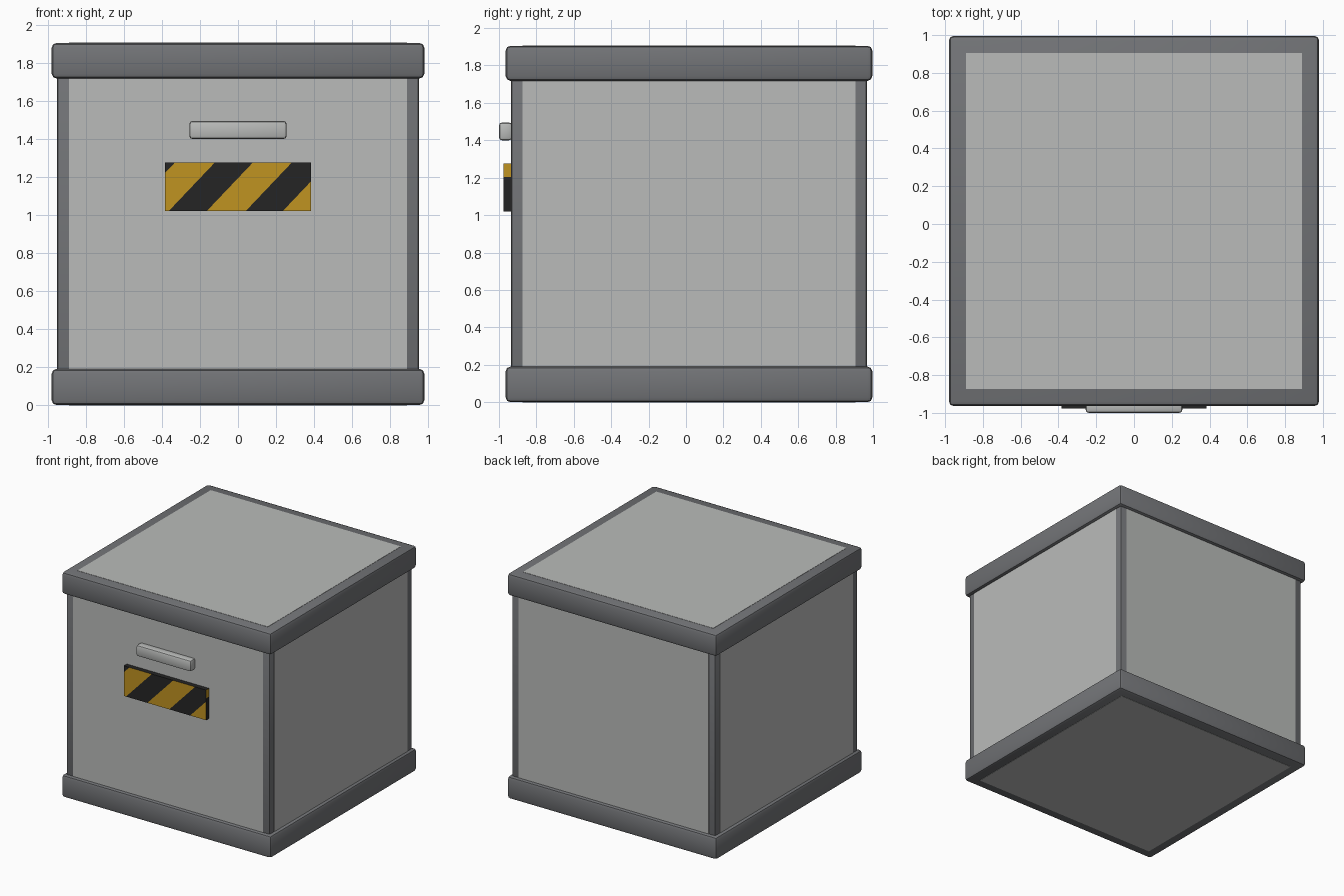
import bpy, bmesh, math
from mathutils import Vector

if "Cube" in bpy.data.objects:
    bpy.data.objects.remove(bpy.data.objects["Cube"])

CY = 0.016  # depth centre of the box


def mat(name, rgb):
    m = bpy.data.materials.new(name)
    m.diffuse_color = (*rgb, 1)
    m.use_nodes = True
    m.node_tree.nodes["Principled BSDF"].inputs["Base Color"].default_value = m.diffuse_color
    return m


LIGHT = mat("light_grey", (0.49, 0.50, 0.49))
DARK = mat("dark_grey", (0.17, 0.175, 0.185))
YELLOW = mat("warning_yellow", (0.527, 0.292, 0.015))
BLACK = mat("stripe_black", (0.0185, 0.0185, 0.0185))


def box_bm(lo, hi):
    bm = bmesh.new()
    bmesh.ops.create_cube(bm, size=1)
    for v in bm.verts:
        v.co = Vector([lo[i] + (v.co[i] + 0.5) * (hi[i] - lo[i]) for i in range(3)])
    return bm


def finish(name, bm, mats):
    me = bpy.data.meshes.new(name)
    bm.to_mesh(me)
    bm.free()
    for m in mats:
        me.materials.append(m)
    ob = bpy.data.objects.new(name, me)
    bpy.context.collection.objects.link(ob)
    return ob


def box(name, lo, hi, m, bevel=0.0, seg=2):
    bm = box_bm(lo, hi)
    if bevel:
        bmesh.ops.bevel(bm, geom=bm.edges[:], offset=bevel, segments=seg,
                        profile=0.5, affect='EDGES')
        for f in bm.faces:
            f.smooth = True
    ob = finish(name, bm, [m])
    if bevel:
        bpy.context.view_layer.objects.active = ob
        ob.select_set(True)
        bpy.ops.object.shade_smooth_by_angle(angle=math.radians(35))
        ob.select_set(False)
    return ob


# dark core whose corners show as posts, and the two rims
box("corner_posts", (-0.95, CY - 0.95, 0.1), (0.95, CY + 0.95, 1.8), DARK, 0.01)
box("bottom_rim", (-0.98, CY - 0.98, 0), (0.98, CY + 0.98, 0.19), DARK, 0.025)
box("top_rim", (-0.98, CY - 0.98, 1.718), (0.98, CY + 0.98, 1.905), DARK, 0.025)

# light panels, one thin plate per side
P, T = 0.89, 0.002
for name, s in (("front_panel", -1), ("back_panel", 1)):
    y = sorted((CY + s * 0.94, CY + s * (0.95 + T)))
    box(name, (-P, y[0], 0.15), (P, y[1], 1.75), LIGHT)
for name, s in (("left_panel", -1), ("right_panel", 1)):
    x = sorted((s * 0.94, s * (0.95 + T)))
    box(name, (x[0], CY - P, 0.15), (x[1], CY + P, 1.75), LIGHT)
box("top_panel", (-P, CY - P, 1.9), (P, CY + P, 1.905 + T), LIGHT)
box("bottom_panel", (-P, CY - P, -T), (P, CY + P, 0.005), LIGHT)

# handle bar on the front
box("handle", (-0.256, -1.0, 1.40), (0.256, -0.93, 1.495), LIGHT, 0.016)

# hazard plate, cut along slanted stripe borders
Z0, SLOPE = 1.02, 0.95
BORDERS = [-0.575, -0.365, -0.165, 0.04, 0.235]
bm = box_bm((-0.385, -0.976, Z0), (0.385, -0.93, 1.275))
for b in BORDERS:
    bmesh.ops.bisect_plane(bm, geom=bm.verts[:] + bm.edges[:] + bm.faces[:],
                           plane_co=(b, 0, Z0), plane_no=(1, 0, -SLOPE))
bmesh.ops.bisect_plane(bm, geom=bm.verts[:] + bm.edges[:] + bm.faces[:],
                       plane_co=(0, 0, 1.205), plane_no=(0, 0, 1))
bm.normal_update()
for f in bm.faces:
    c = f.calc_center_median()
    if abs(f.normal.x) > 0.9:      # ends: yellow above, black below
        f.material_index = 0 if c.z > 1.205 else 1
    elif abs(f.normal.z) > 0.9:    # top and bottom edges
        f.material_index = 1
    else:
        u = c.x - (c.z - Z0) * SLOPE
        f.material_index = (sum(u > b for b in BORDERS) + 1) % 2
finish("hazard_plate", bm, [YELLOW, BLACK])
